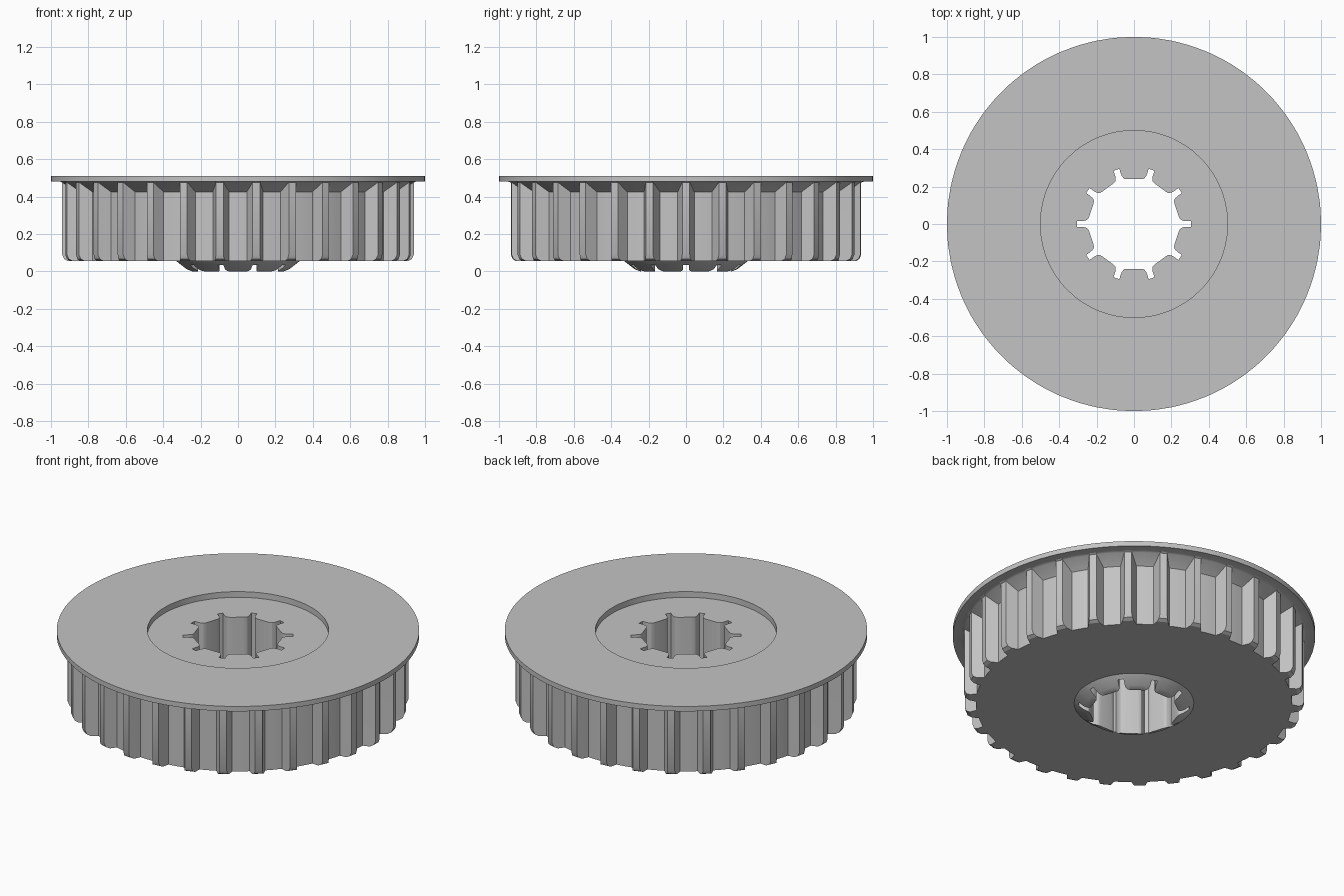
import bpy, bmesh
from math import radians, sin, cos, pi

cube = bpy.data.objects.get("Cube")
if cube:
    bpy.data.objects.remove(cube, do_unlink=True)

TEETH, SPLINES = 30, 10
ROOT, TIP = 0.872, 0.94

grey = bpy.data.materials.new("plain grey")
grey.use_nodes = True
colour = (0.55, 0.55, 0.55, 1)
grey.diffuse_color = colour
grey.node_tree.nodes["Principled BSDF"].inputs["Base Color"].default_value = colour


def solid(name, rings):
    """Skin a stack of equal-length closed rings and cap both ends."""
    bm = bmesh.new()
    loops = [[bm.verts.new(p) for p in ring] for ring in rings]
    n = len(loops[0])
    for a, b in zip(loops, loops[1:]):
        for i in range(n):
            j = (i + 1) % n
            bm.faces.new((a[i], a[j], b[j], b[i]))
    bm.faces.new(loops[0][::-1])
    bm.faces.new(loops[-1])
    bmesh.ops.recalc_face_normals(bm, faces=bm.faces)
    mesh = bpy.data.meshes.new(name)
    bm.to_mesh(mesh)
    bm.free()
    obj = bpy.data.objects.new(name, mesh)
    bpy.context.collection.objects.link(obj)
    mesh.materials.append(grey)
    return obj


def polar(r, deg, z):
    return (r * cos(radians(deg)), r * sin(radians(deg)), z)


def tooth_ring(lo, hi, z):
    """Ring of teeth whose sloping flanks run between radius lo and hi."""
    def flank(r):
        t = min(max((r - ROOT) / (TIP - ROOT), 0), 1)
        return 2.9 - 1.7 * t
    pitch = 360 / TEETH
    pts = []
    for k in range(TEETH):
        a = k * pitch
        pts += [polar(r, a + d, z) for r, d in (
            (lo, -flank(lo)), (hi, -flank(hi)), (hi, flank(hi)), (lo, flank(lo)),
            (lo, pitch / 2 - 1), (lo, pitch / 2 + 1))]
    return pts


# Wheel: lower hub, toothed rim with rounded lower tips, flange, top recess
levels = [
    (0.245, 0.245, 0), (0.275, 0.275, 0.012), (0.33, 0.33, 0.055),
    (ROOT, 0.91, 0.055), (ROOT, 0.93, 0.066), (ROOT, TIP, 0.09),
    (ROOT, TIP, 0.425), (TIP - 0.002, TIP, 0.475), (0.95, 0.95, 0.48),
    (1, 1, 0.48), (1, 1, 0.51), (0.5, 0.5, 0.51), (0.5, 0.5, 0.475),
    (0.4, 0.4, 0.475)]
wheel = solid("toothed_wheel", [tooth_ring(*lv) for lv in levels])

# Splined bore: narrow slots with rounded mouths between flat lands
half = [(3.1, 0.305), (3.3, 0.278), (3.8, 0.264), (5, 0.252), (6.7, 0.246), (10, 0.242)]
step = 360 / SPLINES
outline = []
for k in range(SPLINES):
    outline += [(k * step - d, r) for d, r in reversed(half)]
    outline += [(k * step + d, r) for d, r in half]
    outline.append((k * step + step / 2, 0.24))
bore = solid("bore_cutter", [[polar(r, a, z) for a, r in outline] for z in (-0.1, 0.6)])
bore.hide_render = True
bore.hide_set(True)

cut = wheel.modifiers.new("bore", "BOOLEAN")
cut.operation = "DIFFERENCE"
cut.solver = "EXACT"
cut.object = bore
bpy.context.view_layer.objects.active = wheel
wheel.select_set(True)
bpy.ops.object.modifier_apply(modifier=cut.name)
bpy.data.objects.remove(bore, do_unlink=True)
bpy.ops.object.shade_smooth_by_angle(angle=radians(25))
